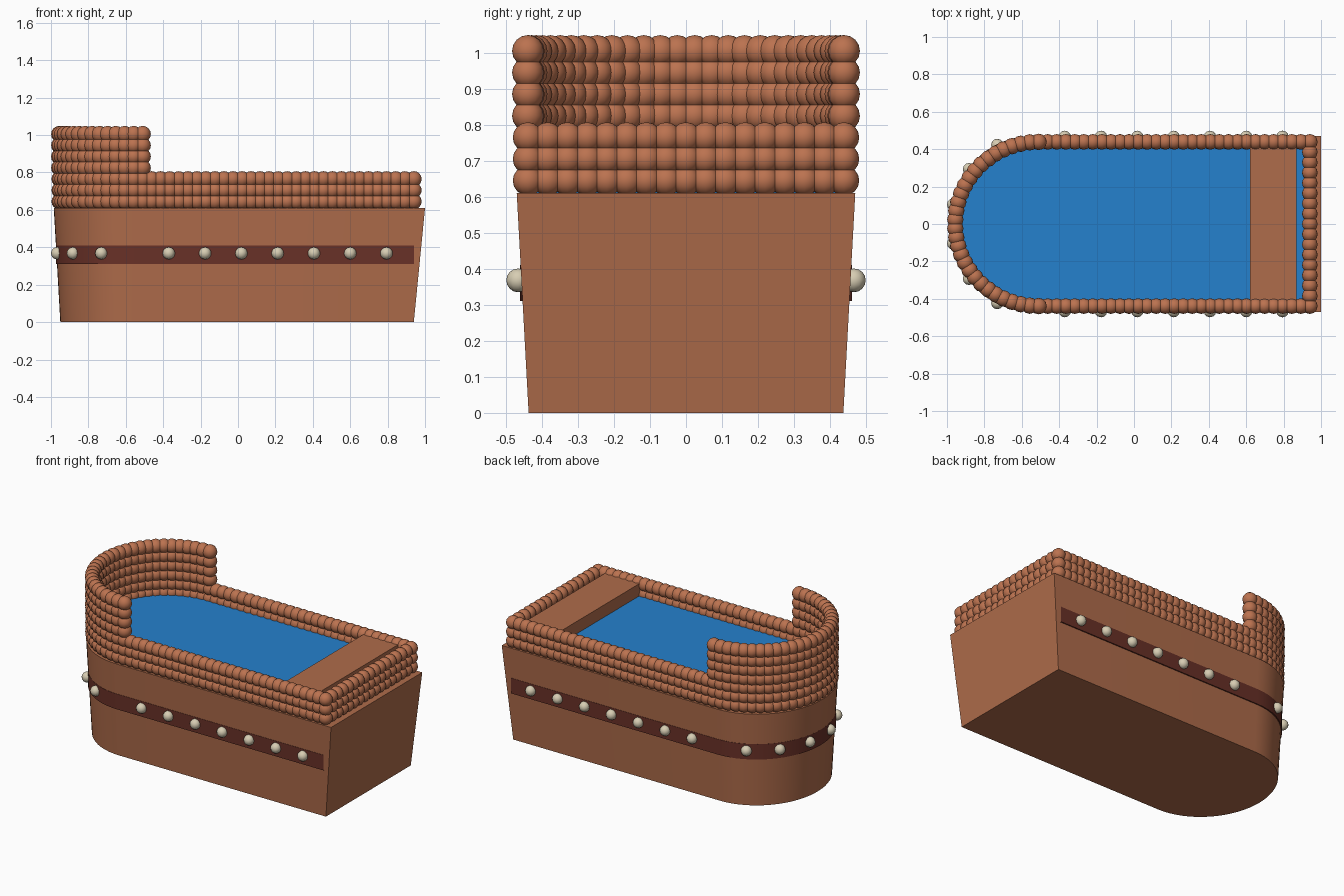
import bpy, bmesh, math
from mathutils import Matrix, Vector

cube = bpy.data.objects.get("Cube")
if cube:
    bpy.data.objects.remove(cube, do_unlink=True)


def material(name, rgb):
    m = bpy.data.materials.new(name)
    m.use_nodes = True
    m.diffuse_color = (*rgb, 1)
    m.node_tree.nodes["Principled BSDF"].inputs["Base Color"].default_value = (*rgb, 1)
    return m


CLAY = material("clay brown", (0.43, 0.15, 0.07))
BEAD = material("bead terracotta", (0.50, 0.17, 0.08))
WATER = material("water blue", (0.018, 0.22, 0.61))
BAND = material("band maroon", (0.14, 0.03, 0.02))
PEARL = material("pearl cream", (0.68, 0.61, 0.45))


def finish(name, bm, mat, smooth=None):
    bmesh.ops.recalc_face_normals(bm, faces=bm.faces)
    me = bpy.data.meshes.new(name)
    bm.to_mesh(me)
    bm.free()
    me.materials.append(mat)
    ob = bpy.data.objects.new(name, me)
    bpy.context.collection.objects.link(ob)
    if smooth:
        bpy.ops.object.select_all(action="DESELECT")
        ob.select_set(True)
        bpy.context.view_layer.objects.active = ob
        bpy.ops.object.shade_smooth_by_angle(angle=math.radians(smooth))
    return ob


def outline(stern, centre, rx, ry, steps=32):
    """U-shaped path: square stern at +x, rounded bow at -x."""
    arc = [(centre - rx * math.sin(a), -ry * math.cos(a))
           for a in (math.pi * i / steps for i in range(steps + 1))]
    return [(stern, -ry)] + arc + [(stern, ry)]


def loft(name, sections, mat, closed=True):
    """Skin between (path, height) sections; closed ones get end caps."""
    bm = bmesh.new()
    rings = [[bm.verts.new((x, y, z)) for x, y in path] for path, z in sections]
    n = len(rings[0])
    for low, high in zip(rings, rings[1:]):
        for i in range(n if closed else n - 1):
            j = (i + 1) % n
            bm.faces.new((low[i], low[j], high[j], high[i]))
    if closed:
        bm.faces.new(rings[0])
        bm.faces.new(rings[-1])
    return finish(name, bm, mat, 30)


def spheres(name, points, radius, mat):
    bm = bmesh.new()
    for p in points:
        bmesh.ops.create_uvsphere(bm, u_segments=12, v_segments=8, radius=radius,
                                  matrix=Matrix.Translation(p))
    return finish(name, bm, mat, 60)


# Tapered tub body
loft("tub_body", [(outline(0.94, -0.55, 0.40, 0.437), 0),
                  (outline(1.0, -0.55, 0.435, 0.47), 0.61)], CLAY)

# Water fill
water = outline(0.94, -0.51, 0.44, 0.435)
loft("water", [(water, 0.60), (water, 0.70)], WATER)

# Bench across the stern
bm = bmesh.new()
bmesh.ops.create_cube(bm, size=1, matrix=Matrix.Translation((0.745, 0, 0.69))
                      @ Matrix.Diagonal((0.25, 0.82, 0.18, 1)))
finish("bench", bm, CLAY)

# Painted band around the hull
inner = outline(0.94, -0.55, 0.415, 0.452)
outer = outline(0.94, -0.55, 0.424, 0.461)
loft("hull_band", [(inner, 0.31), (outer, 0.31), (outer, 0.41), (inner, 0.41)], BAND, False)

# Pearls on the band, mirrored on both sides
pearls = []
for side in (-1, 1):
    pearls += [Vector((-0.37 + 0.194 * i, side * 0.466, 0.368)) for i in range(7)]
    for degrees in (13, 39, 65):
        a = math.radians(degrees)
        pearls.append(Vector((-0.55 - 0.428 * math.cos(a), side * 0.466 * math.sin(a), 0.368)))
spheres("band_pearls", pearls, 0.033, PEARL)

# Beaded walls: rounded bow, two straight sides, square stern
CENTRE, STERN, HALF = -0.51, 0.94, 0.439
bow = [(CENTRE - 0.446 * math.sin(a), HALF * math.cos(a))
       for a in (math.pi * i / 29 for i in range(30))]
sides = [(CENTRE + (STERN - CENTRE) * i / 30, s * HALF)
         for s in (-1, 1) for i in range(31)]
stern = [(STERN, HALF * (i / 8 - 1)) for i in range(1, 16)]


def rows(path, first, count):
    return [Vector((x, y, 0.645 + 0.06 * (first + r)))
            for r in range(count) for x, y in path]


spheres("bow_low_wall", rows(bow[1:-1], 0, 3), 0.042, BEAD)
spheres("side_walls", rows(sides, 0, 3), 0.042, BEAD)
spheres("stern_wall", rows(stern, 0, 3), 0.042, BEAD)
spheres("bow_high_wall", rows(bow, 3, 4), 0.044, BEAD)
